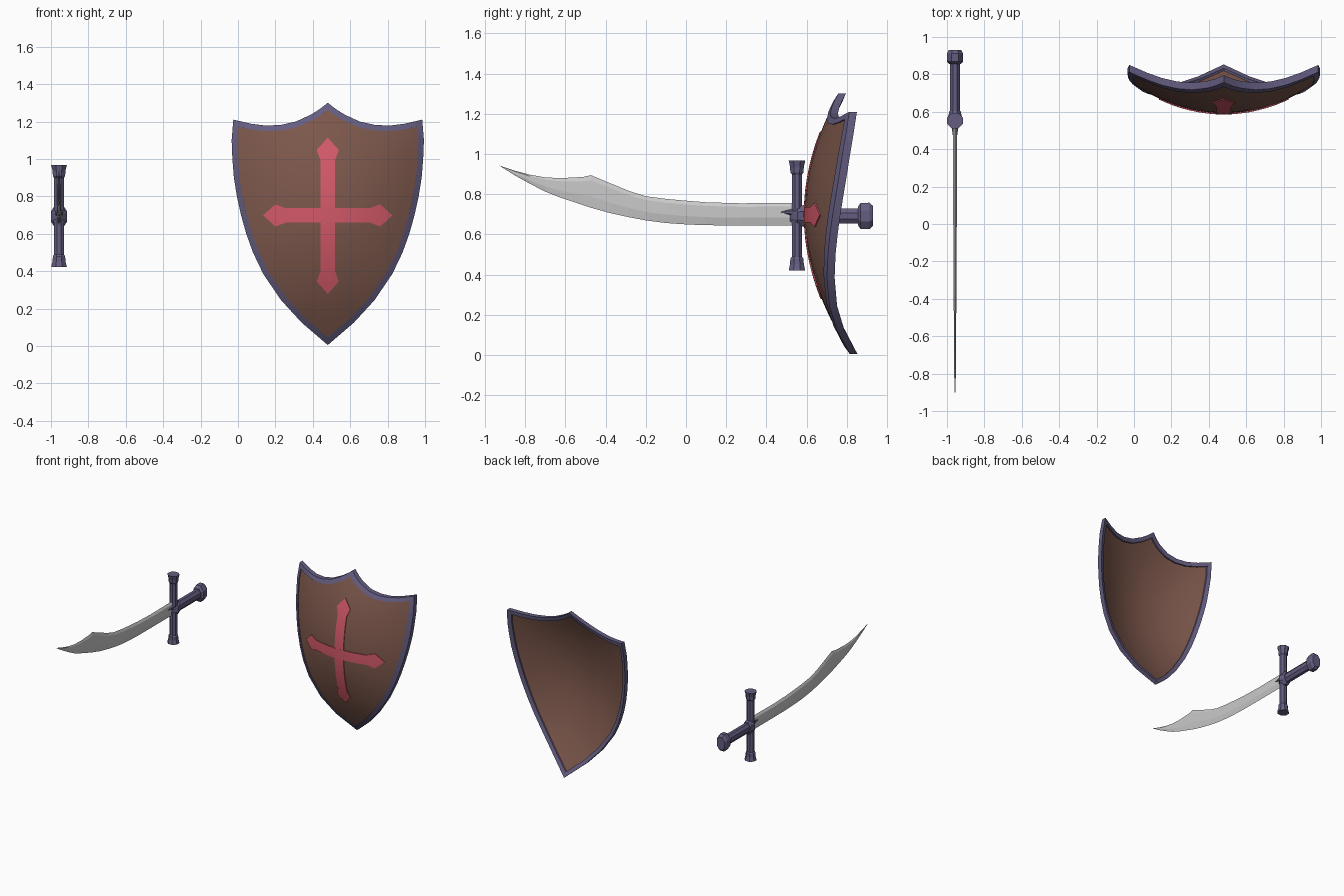
import bpy, bmesh, math
from mathutils import Vector

if "Cube" in bpy.data.objects:
    bpy.data.objects.remove(bpy.data.objects["Cube"])

SX, SZ = 0.48, 0.70        # shield centre
KX, KZ = -0.957, 0.692     # sword axis


def material(name, rgb):
    m = bpy.data.materials.new(name)
    m.diffuse_color = (*rgb, 1)
    m.use_nodes = True
    m.node_tree.nodes["Principled BSDF"].inputs["Base Color"].default_value = m.diffuse_color
    return m


BROWN = material("brown_leather", (0.20, 0.095, 0.07))
RED = material("red_paint", (0.65, 0.10, 0.14))
INDIGO = material("indigo_metal", (0.13, 0.11, 0.22))


def loft(name, rings, mat=None, loop=False, smooth=None):
    """Skin closed rings of points; cap the ends or join last to first."""
    bm = bmesh.new()
    vs = [[bm.verts.new(p) for p in r] for r in rings]
    n = len(vs[0])
    pairs = list(zip(vs, vs[1:])) + ([(vs[-1], vs[0])] if loop else [])
    for a, b in pairs:
        for i in range(n):
            j = (i + 1) % n
            bm.faces.new((a[i], a[j], b[j], b[i]))
    if not loop:
        bm.faces.new(vs[0])
        bm.faces.new(vs[-1])
    bmesh.ops.recalc_face_normals(bm, faces=bm.faces)
    me = bpy.data.meshes.new(name)
    bm.to_mesh(me)
    bm.free()
    ob = bpy.data.objects.new(name, me)
    bpy.context.collection.objects.link(ob)
    if mat:
        me.materials.append(mat)
    if smooth:
        bpy.ops.object.select_all(action='DESELECT')
        bpy.context.view_layer.objects.active = ob
        ob.select_set(True)
        bpy.ops.object.shade_smooth_by_angle(angle=math.radians(smooth))
    return ob


def octagon(ra, rb):
    k = 1 / math.cos(math.pi / 8)
    return [(ra * k * math.cos(a), rb * k * math.sin(a))
            for a in [(i + 0.5) * math.pi / 4 for i in range(8)]]


# ---------- shield ----------
def depth(dx, z):
    """Doubly curved front surface of the shield."""
    dz = z - SZ
    return 0.592 + 0.66 * dx * dx + 0.47 * dz * dz - 1.0 * dx * dx * dz * dz


def on_shield(dx, z, off=0.0):
    return (SX + dx, depth(dx, z) + off, z)


half = [(0, 1.30), (.045, 1.265), (.09, 1.237), (.17, 1.20), (.25, 1.182),
        (.33, 1.178), (.41, 1.188), (.505, 1.21), (.514, 1.1), (.51, 1.0),
        (.502, .9), (.486, .8), (.464, .7), (.436, .6), (.40, .5),
        (.345, .385), (.25, .245), (.14, .125), (0, .005)]
outline = half + [(-x, z) for x, z in half[-2:0:-1]]


def inset(points, d):
    """Mitred inward offset of a clockwise outline."""
    out = []
    for i, p in enumerate(points):
        p = Vector(p)
        e0 = (p - Vector(points[i - 1])).normalized()
        e1 = (Vector(points[(i + 1) % len(points)]) - p).normalized()
        n0, n1 = Vector((e0.y, -e0.x)), Vector((e1.y, -e1.x))
        m = (n0 + n1).normalized()
        out.append(tuple(p + m * d / max(m.dot(n0), 0.5)))
    return out


inner = inset(outline, 0.03)

# curved board: front rings outward, back rings inward
CZ = 0.72
ts = [0.02] + [i / 10 for i in range(1, 11)]


def board_ring(t, off):
    return [on_shield(x * t, CZ + (z - CZ) * t, off) for x, z in inner]


loft("shield_board",
     [board_ring(t, 0) for t in ts] + [board_ring(t, .026) for t in ts[::-1]],
     BROWN, smooth=40)

# metal rim swept round the outline
rim = []
for (ox, oz), (ix, iz) in zip(outline, inner):
    yo, yi = depth(ox, oz), depth(ix, iz)
    rim.append([(SX + ix, yi + .005, iz), (SX + ix, yi - .008, iz),
                (SX + ox, yo - .004, oz), (SX + ox, yo + .034, oz),
                (SX + ix, yi + .038, iz), (SX + ix, yi + .02, iz)])
loft("shield_rim", rim, INDIGO, loop=True, smooth=30)


# raised cross bars with arrow-shaped ends
def cross_bar(name, length, vertical, lift):
    arm = [(length, .001), (length - .065, .059), (length - .12, .039)]
    mid = [(length - .12) * (1 - i / 5) for i in range(1, 10)]
    stations = arm + [(d, .039) for d in mid] + [(-d, w) for d, w in arm[::-1]]
    rings = []
    for d, w in stations:
        pts = [(-w, -lift), (0, -lift), (w, -lift), (w, .004), (0, .004), (-w, .004)]
        rings.append([on_shield(u, SZ - .004 + d, o) if vertical
                      else on_shield(d, SZ - .002 + u, o) for u, o in pts])
    loft(name, rings, RED, smooth=30)


cross_bar("cross_upright", .417, True, .006)
cross_bar("cross_arms", .345, False, .0065)

# ---------- sword ----------
# blade stations: y, cutting edge z, spine z
blade = [(.55, .645, .757), (.27, .645, .755), (.1, .646, .76), (0, .65, .768),
         (-.1, .657, .777), (-.2, .67, .79), (-.28, .685, .815), (-.38, .707, .856),
         (-.473, .733, .895), (-.512, .746, .886), (-.627, .784, .88),
         (-.70, .813, .884), (-.776, .852, .897), (-.85, .893, .917),
         (-.93, .943, .9435)]
rings = []
for y, lo, hi in blade:
    h = hi - lo
    t = 0.004 + 0.007 * min(1, (y + .93) / 1.2)
    t *= min(1, h / .03)
    bevel, edge = hi - .16 * h, lo + .35 * h
    rings.append([(KX + a, y, z) for a, z in
                  [(0, hi), (t, bevel), (t * .9, edge), (0, lo),
                   (-t * .9, edge), (-t, bevel)]])
loft("blade", rings)

# crossguard with flared ends: distance from the centre, x radius, y radius
guard_half = [(.02, .028, .025), (.205, .027, .025), (.215, .033, .033),
              (.24, .034, .034), (.273, .042, .041)]
guard = [(-d, a, b) for d, a, b in guard_half[::-1]] + guard_half
loft("crossguard",
     [[(KX + a, .552 + b, .694 + d) for a, b in octagon(ra, rb)]
      for d, ra, rb in guard], INDIGO)


# hub, grip and pommel: y, x radius, z radius
def turned(name, stations, zc=KZ):
    loft(name, [[(KX + a, y, zc + b) for a, b in octagon(rx, rz)]
                for y, rx, rz in stations], INDIGO)


turned("guard_hub", [(.515, .008, .025), (.555, .042, .048),
                     (.59, .033, .055), (.605, .03, .045)])
turned("blade_clasp", [(.47, .011, .003), (.53, .02, .02), (.55, .02, .02)], .71)
turned("grip", [(.60, .028, .038), (.865, .028, .038)])
turned("pommel", [(.855, .03, .045), (.868, .043, .064), (.912, .043, .066),
                  (.93, .034, .05)])
